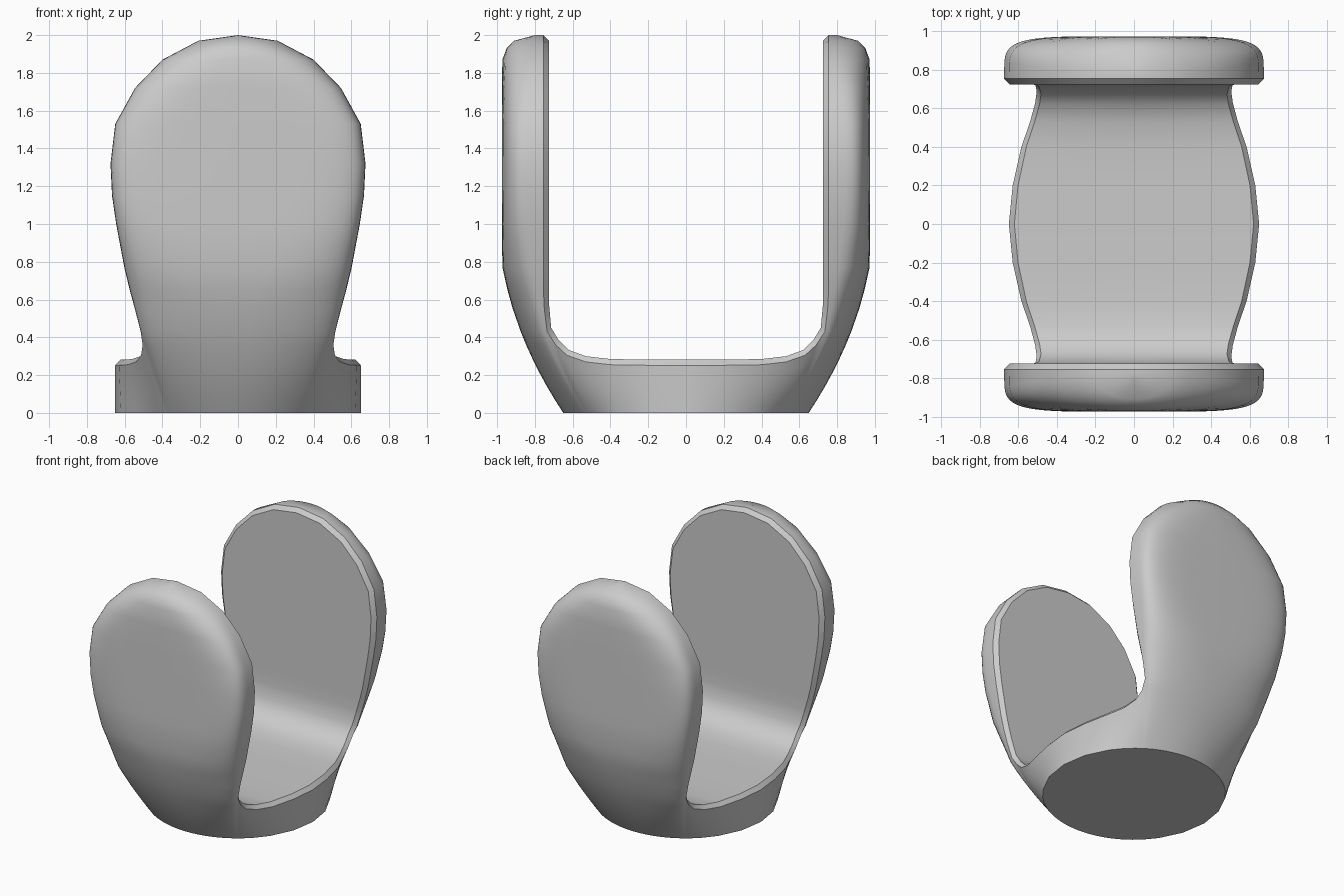
import bpy, bmesh, math
from mathutils import Vector

cube = bpy.data.objects.get("Cube")
if cube:
    bpy.data.objects.remove(cube)

# Upright wing slices: height, half width, rim depth, outer depth, roundness
SLICES = [
    (2.0, 0, .755, .80, 2), (1.97, .21, .755, .91, 2.2),
    (1.93, .286, .755, .95, 2.3), (1.87, .4, .755, .972, 2.6),
    (1.72, .545, .755, .975, 3.6), (1.53, .65, .755, .975, 4.6),
    (1.32, .675, .755, .975, 5), (1.15, .667, .755, .975, 4.8),
    (1.0, .645, .755, .975, 4.4), (.77, .602, .755, .972, 3.2),
    (.65, .573, .755, .945, 2.6), (.55, .546, .75, .917, 2.3),
    (.43, .515, .735, .875, 2.1)]
# Rim of the saddle, from the waist to the middle of the side
SADDLE = [(.505, .69, .36), (.513, .63, .305), (.54, .53, .27),
          (.585, .4, .255), (.63, .2, .252), (.65, 0, .252)]
COLS, LOWER_ROWS, CHAMFER = 14, 6, .03


def slice_points(z, width, rim, depth, n):
    """Rounded half slice from the rim to the centre line."""
    pts = []
    for i in range(COLS + 1):
        a = math.pi / 2 * i / COLS
        x = width * max(math.cos(a), 0) ** (2 / n) if i < COLS else 0
        pts.append(Vector((x, rim + (depth - rim) * math.sin(a) ** (2 / n), z)))
    return pts


def inner_point(p, turn):
    """Chamfered inner edge; turn runs from wall (0) to floor (1)."""
    a = turn * math.pi / 2
    z = p.z if p.z < 1.32 else 1.32 + (p.z - 1.32) * .956
    return Vector((p.x * .956, p.y - CHAMFER * math.cos(a), z + CHAMFER * math.sin(a)))


def add_grid(bm, rows):
    """Skin a list of equally long point rows."""
    verts = [[bm.verts.new(p) for p in row] for row in rows]
    for r, s in zip(verts, verts[1:]):
        for i in range(len(r) - 1):
            bm.faces.new((r[i], r[i + 1], s[i + 1], s[i]))


bm = bmesh.new()

# Outer wing
wing = [slice_points(*s) for s in SLICES]
add_grid(bm, wing)

# Lower body, blending from the waist and saddle rim to a round foot
top = wing[-1][::-1] + [Vector(p) for p in SADDLE]
foot = []
for p in top:
    a = math.atan2(p.x, p.y)
    foot.append(Vector((.65 * math.sin(a), .65 * math.cos(a), 0)))
body = []
for k in range(LOWER_ROWS + 1):
    t = k / LOWER_ROWS
    body.append([a.lerp(b, t) + Vector((0, .09 * b.y * t * (1 - t), 0))
                 for a, b in zip(top, foot)])
add_grid(bm, body)

# Flat underside
add_grid(bm, [foot, [Vector((0, 0, 0))] * len(foot)])

# Rim chamfer and inner channel
rim = [row[0] for row in wing] + [Vector(p) for p in SADDLE]
first = len(wing) - 4
turns = [min(1, max(0, (i - first) / 6)) for i in range(len(rim))]
edge = [inner_point(p, t) for p, t in zip(rim, turns)]
edge[-1].y = 0
add_grid(bm, [rim, edge])
add_grid(bm, [edge, [Vector((0, p.y, p.z)) for p in edge]])

# Mirror the quarter to all four sides
for axis in 'XY':
    bmesh.ops.mirror(bm, geom=bm.verts[:] + bm.edges[:] + bm.faces[:],
                     axis=axis, merge_dist=.0005)
bmesh.ops.remove_doubles(bm, verts=bm.verts[:], dist=.0005)
bmesh.ops.dissolve_degenerate(bm, edges=bm.edges[:], dist=.0005)
bmesh.ops.recalc_face_normals(bm, faces=bm.faces[:])

mesh = bpy.data.meshes.new("cradle")
bm.to_mesh(mesh)
bm.free()
cradle = bpy.data.objects.new("cradle", mesh)
bpy.context.collection.objects.link(cradle)

# Plain grey material
grey = bpy.data.materials.new("light grey")
grey.use_nodes = True
colour = (.6, .6, .6, 1)
grey.diffuse_color = colour
grey.node_tree.nodes["Principled BSDF"].inputs["Base Color"].default_value = colour
mesh.materials.append(grey)

bpy.ops.object.select_all(action='DESELECT')
cradle.select_set(True)
bpy.context.view_layer.objects.active = cradle
bpy.ops.object.shade_smooth_by_angle(angle=math.radians(32))
